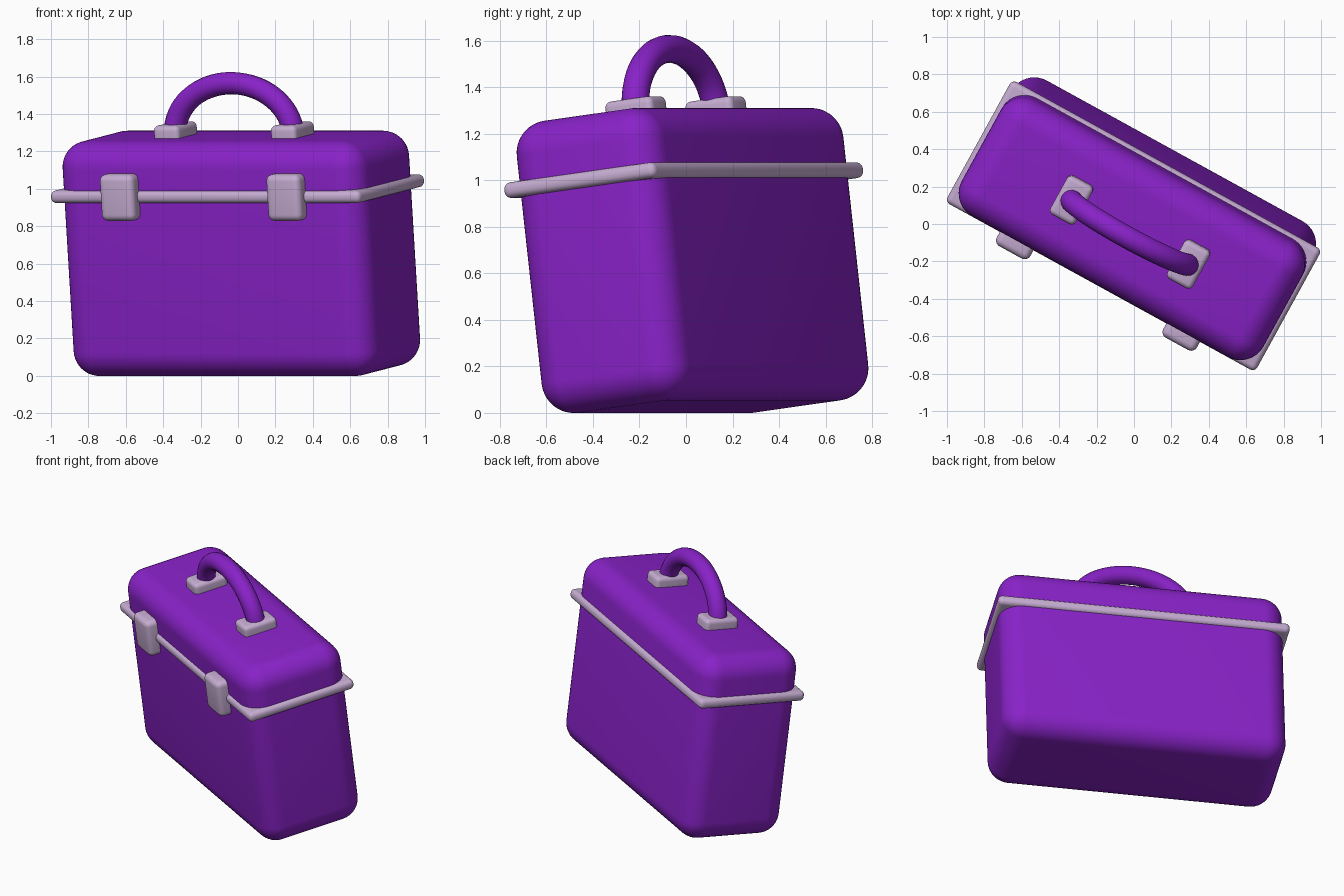
import bpy
import bmesh
from math import radians, sin, cos, pi
from mathutils import Matrix, Vector

if "Cube" in bpy.data.objects:
    bpy.data.objects.remove(bpy.data.objects["Cube"], do_unlink=True)

# Whole case is turned to the side and leans forward
POSE = (Matrix.Translation((0.018, 0.028, 0.655))
        @ Matrix.Rotation(radians(-28.8), 4, "Z")
        @ Matrix.Rotation(radians(7.1), 4, "X"))


def make_material(name, color):
    mat = bpy.data.materials.new(name)
    mat.use_nodes = True
    mat.diffuse_color = color
    bsdf = next(n for n in mat.node_tree.nodes if n.type == "BSDF_PRINCIPLED")
    bsdf.inputs["Base Color"].default_value = color
    return mat


purple = make_material("purple", (0.25, 0.016, 0.58, 1))
lilac = make_material("pale_lilac", (0.57, 0.42, 0.65, 1))


def rounded_box(name, size, center, radius, mat, segments=6):
    bm = bmesh.new()
    bmesh.ops.create_cube(bm, size=1)
    bmesh.ops.scale(bm, vec=Vector(size), verts=bm.verts)
    bmesh.ops.bevel(bm, geom=bm.edges[:], offset=radius, segments=segments,
                    profile=0.5, affect="EDGES", clamp_overlap=True)
    bmesh.ops.translate(bm, vec=Vector(center), verts=bm.verts)
    for face in bm.faces:
        face.smooth = True
    mesh = bpy.data.meshes.new(name)
    bm.to_mesh(mesh)
    bm.free()
    mesh.materials.append(mat)
    obj = bpy.data.objects.new(name, mesh)
    bpy.context.collection.objects.link(obj)
    obj.matrix_world = POSE
    return obj


# Case body and the rim around the lid seam
rounded_box("case_body", (1.84, 0.71, 1.266), (0, 0, 0), 0.14, purple, 10)
rounded_box("lid_rim", (1.89, 0.75, 0.068), (0, 0, 0.348), 0.03, lilac)

# Latches on the front and mounts for the handle
for side, x in (("right", -1), ("left", 1)):
    rounded_box(side + "_latch", (0.205, 0.11, 0.25), (x * 0.508, -0.378, 0.35), 0.035, lilac)
    rounded_box(side + "_handle_mount", (0.155, 0.235, 0.11), (x * 0.357, 0, 0.645), 0.028, lilac)

# Arched handle: round tube along half an ellipse
curve = bpy.data.curves.new("handle", "CURVE")
curve.dimensions = "3D"
curve.bevel_depth = 0.06
curve.bevel_resolution = 6
curve.use_fill_caps = True
steps = 32
spline = curve.splines.new("POLY")
spline.points.add(steps)
for i, point in enumerate(spline.points):
    a = pi * i / steps
    point.co = (-0.36 * cos(a), 0, 0.64 + 0.277 * sin(a), 1)
spline.use_smooth = True
curve.materials.append(purple)
handle = bpy.data.objects.new("handle", curve)
bpy.context.collection.objects.link(handle)
handle.matrix_world = POSE
bpy.ops.object.select_all(action="DESELECT")
handle.select_set(True)
bpy.context.view_layer.objects.active = handle
bpy.ops.object.convert(target="MESH")
bpy.ops.object.shade_smooth_by_angle()
